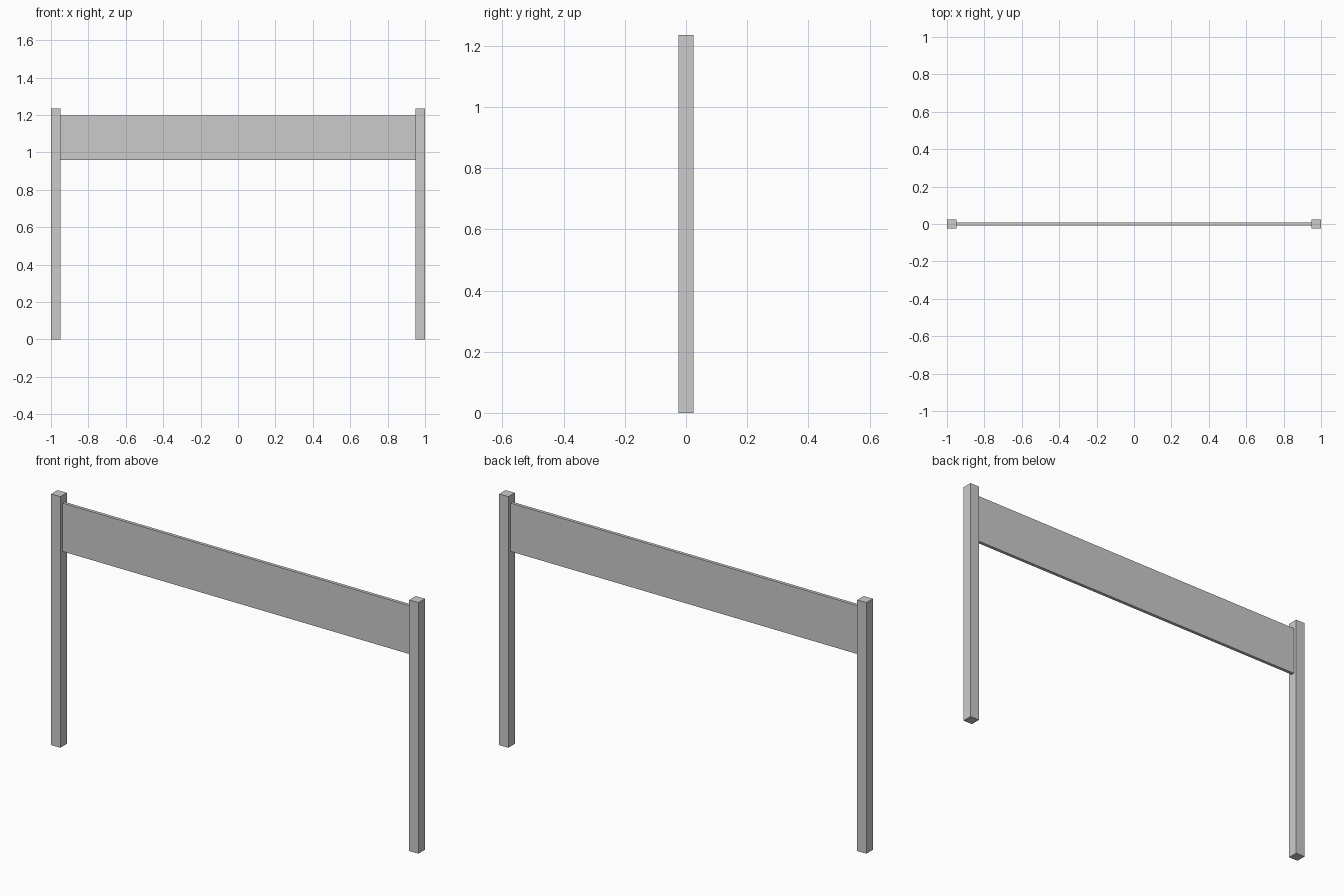
import bpy

if "Cube" in bpy.data.objects:
    bpy.data.objects.remove(bpy.data.objects["Cube"])


def box(name, x, y, z):
    """Axis-aligned box from (min, max) ranges."""
    bpy.ops.mesh.primitive_cube_add(
        size=1, location=[(a + b) / 2 for a, b in (x, y, z)])
    ob = bpy.context.object
    ob.name = name
    ob.scale = [b - a for a, b in (x, y, z)]
    bpy.ops.object.transform_apply(location=False, rotation=False, scale=True)
    return ob


POST = 0.05      # square post width
HEIGHT = 1.236

# Upright posts at both ends
for side, x in (("left", -1.0), ("right", 1.0 - POST)):
    box(f"{side}_post", (x, x + POST), (-POST / 2, POST / 2), (0, HEIGHT))

# Thin board spanning between the posts
box("cross_board", (-1 + POST, 1 - POST), (-0.008, 0.008), (0.96, 1.198))
